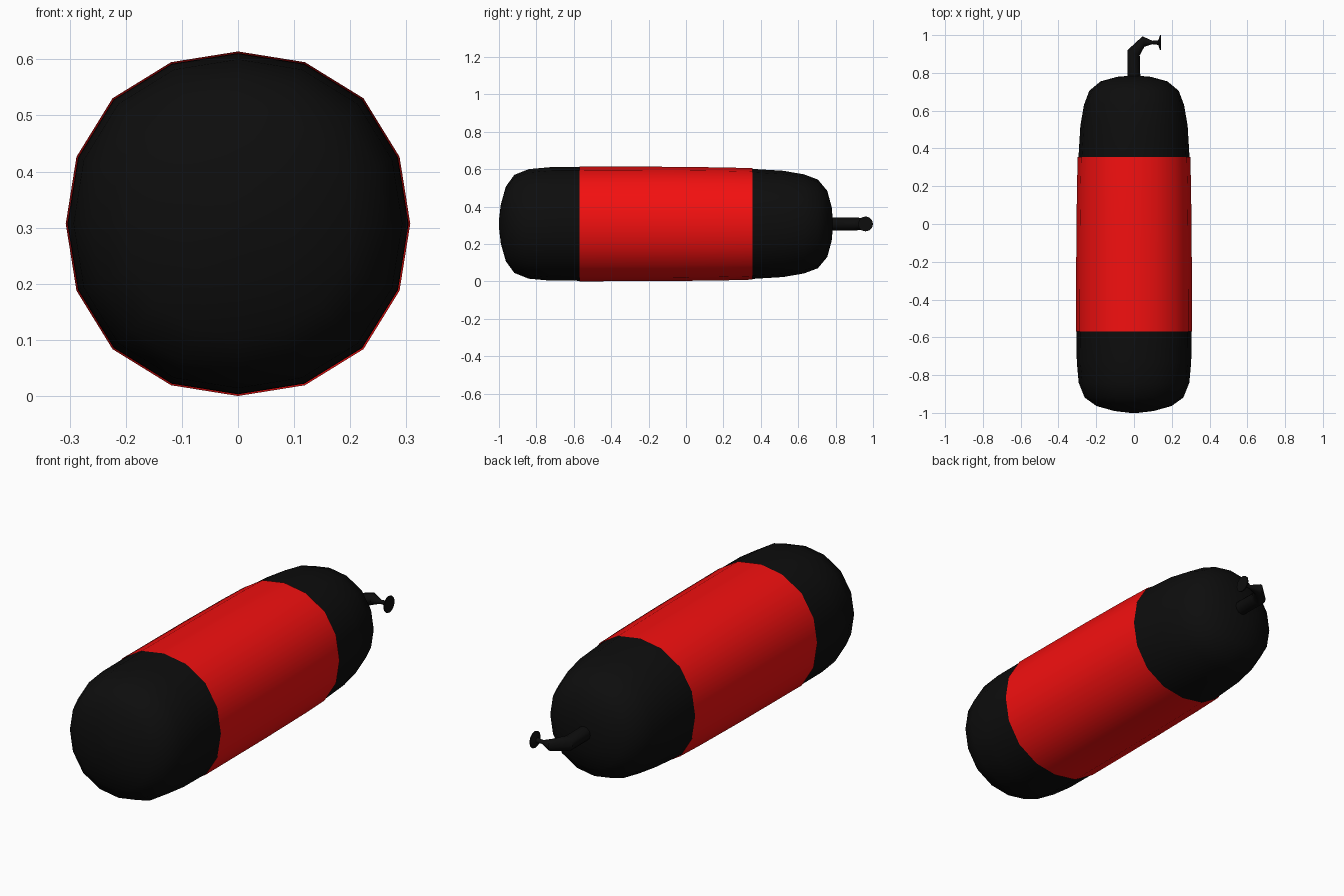
import bpy, bmesh
from math import sin, cos, pi
from mathutils import Vector

if "Cube" in bpy.data.objects:
    bpy.data.objects.remove(bpy.data.objects["Cube"])

ZC = 0.307


def material(name, rgb):
    m = bpy.data.materials.new(name)
    m.diffuse_color = (*rgb, 1)
    m.use_nodes = True
    m.node_tree.nodes["Principled BSDF"].inputs["Base Color"].default_value = m.diffuse_color
    return m


black = material("black", (0.004, 0.004, 0.004))
red = material("red", (0.9, 0.005, 0.005))


def loft(name, rings, sides, mat, bulge=0.0, caps=True, angle=50):
    """Skin rings of (x, y, radius, dir_x, dir_y), all at height ZC."""
    bm = bmesh.new()
    loops = []
    for x, y, r, dx, dy in rings:
        d = Vector((dx, dy, 0)).normalized()
        u, w = Vector((d.y, -d.x, 0)), Vector((0, 0, 1))
        loop = []
        for i in range(sides):
            a = 2 * pi * i / sides
            k = r * (1 + bulge * sin(2 * a) ** 2)
            loop.append(bm.verts.new(Vector((x, y, ZC)) + k * (cos(a) * u + sin(a) * w)))
        loops.append(loop)
    for a, b in zip(loops, loops[1:]):
        for i in range(sides):
            j = (i + 1) % sides
            bm.faces.new((a[i], a[j], b[j], b[i]))
    if caps:
        for loop, (x, y, r, dx, dy) in ((loops[0], rings[0]), (loops[-1], rings[-1])):
            bm.faces.new(loop)
    bmesh.ops.recalc_face_normals(bm, faces=bm.faces)
    me = bpy.data.meshes.new(name)
    bm.to_mesh(me)
    bm.free()
    me.materials.append(mat)
    ob = bpy.data.objects.new(name, me)
    bpy.context.collection.objects.link(ob)
    bpy.ops.object.select_all(action='DESELECT')
    ob.select_set(True)
    bpy.context.view_layer.objects.active = ob
    bpy.ops.object.shade_smooth_by_angle(angle=angle * pi / 180)
    return ob


# Tank body: rounded lathe profile (y, radius) along y
profile = [(-1.0, 0.02), (-0.99, 0.105), (-0.963, 0.2), (-0.918, 0.262),
           (-0.84, 0.293), (-0.73, 0.303), (-0.57, 0.304), (-0.1, 0.302),
           (0.2, 0.299), (0.355, 0.294), (0.52, 0.284), (0.63, 0.265),
           (0.705, 0.237), (0.755, 0.177), (0.779, 0.09), (0.785, 0.02)]
loft("tank_body", [(0, y, r, 0, 1) for y, r in profile], 16, black, 0.03)

# Coloured sleeve around the middle
sleeve = [(-0.57, 0.307), (-0.1, 0.3055), (0.2, 0.302), (0.355, 0.298)]
loft("sleeve", [(0, y, r, 0, 1) for y, r in sleeve], 16, red, 0.03, caps=False)

# Valve: stem, bent elbow, narrow neck and flared knob
loft("valve", [(0, 0.76, 0.034, 0, 1), (-0.002, 0.907, 0.035, 0.38, 0.92),
               (0.05, 0.966, 0.028, 0.98, 0.18), (0.098, 0.961, 0.009, 1, 0),
               (0.128, 0.96, 0.012, 1, 0), (0.138, 0.96, 0.04, 1, 0),
               (0.143, 0.96, 0.04, 1, 0)], 12, black, angle=40)
